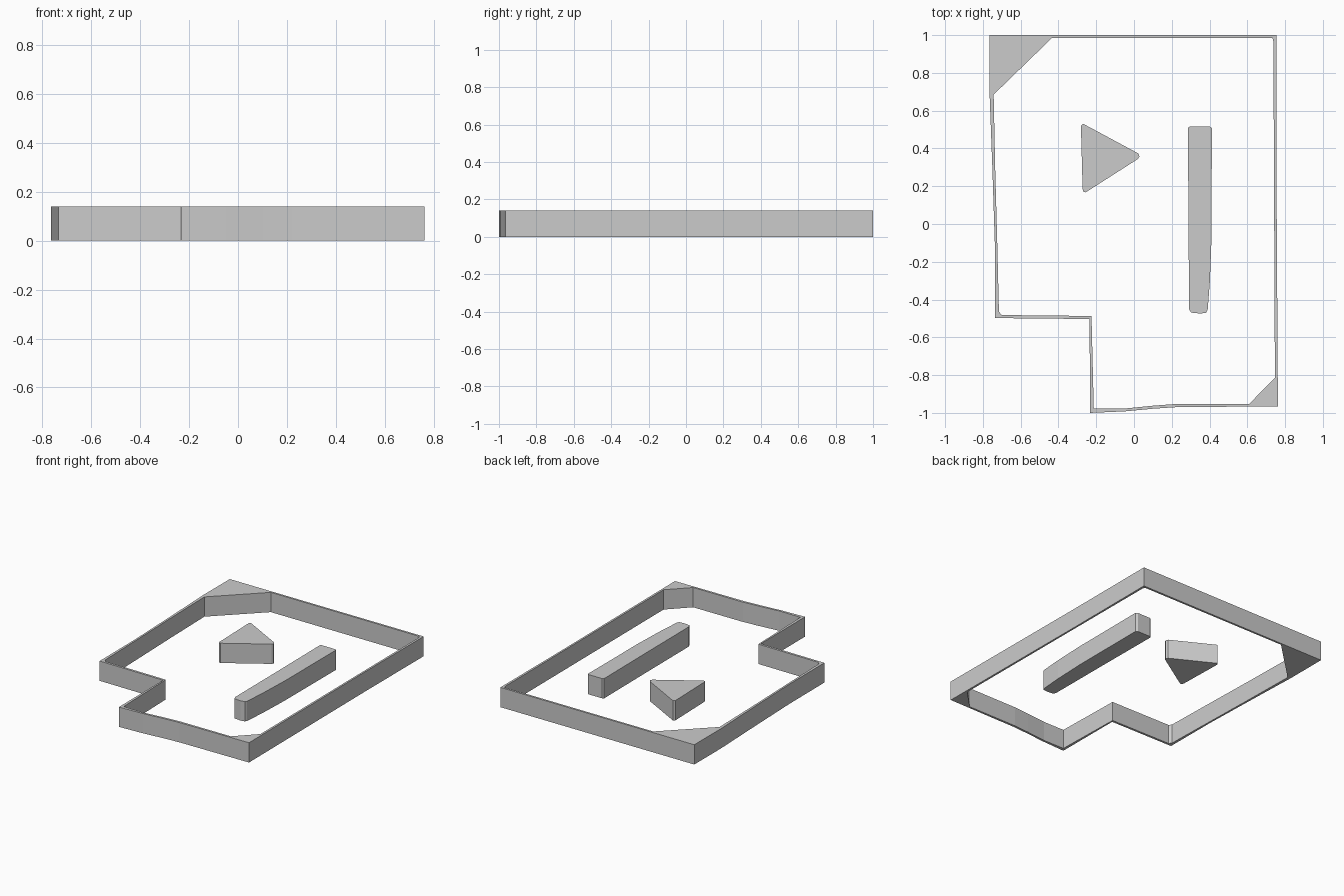
import bpy

if "Cube" in bpy.data.objects:
    bpy.data.objects.remove(bpy.data.objects["Cube"])

HEIGHT = 0.14


def extruded(name, *loops):
    """Flat outline (later loops are holes) extruded up from z = 0."""
    curve = bpy.data.curves.new(name, 'CURVE')
    curve.dimensions = '2D'
    curve.fill_mode = 'BOTH'
    curve.extrude = HEIGHT / 2
    for loop in loops:
        spline = curve.splines.new('POLY')
        spline.points.add(len(loop) - 1)
        for point, (x, y) in zip(spline.points, loop):
            point.co = (x, y, 0, 1)
        spline.use_cyclic_u = True
    obj = bpy.data.objects.new(name, curve)
    bpy.context.collection.objects.link(obj)
    obj.location.z = HEIGHT / 2
    bpy.ops.object.select_all(action='DESELECT')
    obj.select_set(True)
    bpy.context.view_layer.objects.active = obj
    bpy.ops.object.convert(target='MESH')
    bpy.ops.object.transform_apply(location=True, rotation=False, scale=False)
    bpy.ops.object.mode_set(mode='EDIT')
    bpy.ops.mesh.select_all(action='SELECT')
    bpy.ops.mesh.remove_doubles(threshold=0.0005)
    bpy.ops.mesh.normals_make_consistent(inside=False)
    bpy.ops.object.mode_set(mode='OBJECT')
    bpy.ops.object.shade_flat()


# Thin perimeter wall with solid triangular corners
outer = [(-0.765, 1.0), (0.754, 1.0), (0.754, 0.3), (0.762, -0.965),
         (0.22, -0.97), (0.1, -0.978), (-0.05, -0.992), (-0.233, -1.0),
         (-0.235, -0.503), (-0.735, -0.498), (-0.737, -0.1),
         (-0.75, 0.3), (-0.765, 0.7)]
inner = [(-0.743, 0.685), (-0.433, 0.986), (0.733, 0.985), (0.738, 0.965),
         (0.746, -0.815), (0.61, -0.952), (0.22, -0.953), (0.1, -0.962),
         (-0.05, -0.977), (-0.213, -0.976), (-0.225, -0.487),
         (-0.70, -0.482), (-0.715, -0.465), (-0.724, -0.1), (-0.735, 0.3)]
extruded("perimeter_wall", outer, inner)

# Triangular island with slightly blunted corners
extruded("triangle_block", [
    (-0.281, 0.52), (-0.27, 0.531), (0.022, 0.374), (0.029, 0.358),
    (0.022, 0.345), (-0.255, 0.168), (-0.267, 0.169), (-0.272, 0.185)])

# Long tapered bar
extruded("long_bar", [
    (0.285, 0.508), (0.295, 0.516), (0.4, 0.516), (0.412, 0.508),
    (0.411, -0.06), (0.402, -0.3), (0.39, -0.455), (0.382, -0.47),
    (0.35, -0.474), (0.302, -0.469), (0.291, -0.45), (0.289, 0.0)])
